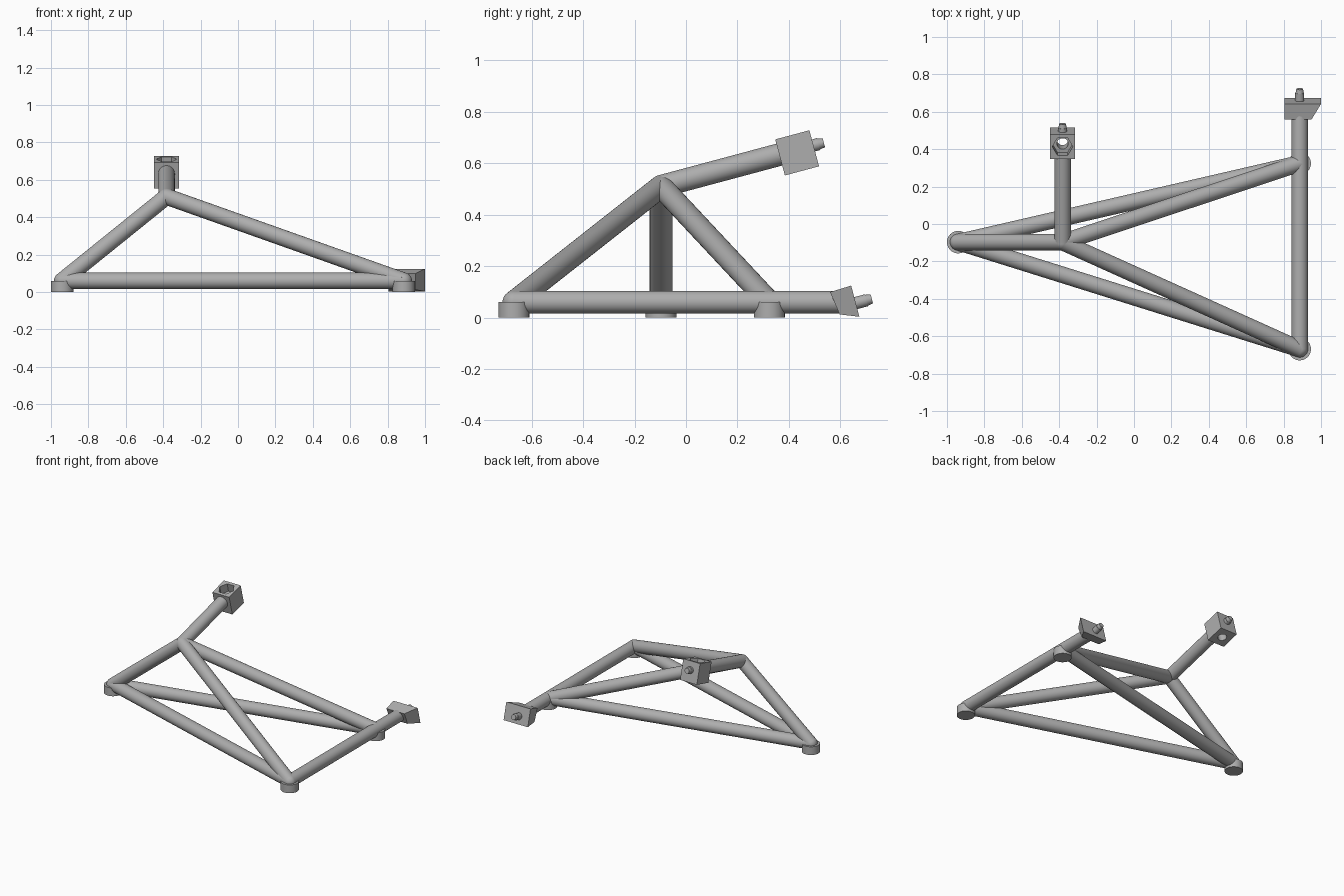
import bpy, bmesh, math
from mathutils import Vector, Matrix

if "Cube" in bpy.data.objects:
    bpy.data.objects.remove(bpy.data.objects["Cube"])

metal = bpy.data.materials.new("grey metal")
metal.use_nodes = True
GREY = (0.42, 0.42, 0.42, 1)
metal.diffuse_color = GREY
metal.node_tree.nodes["Principled BSDF"].inputs["Base Color"].default_value = GREY

R = 0.044
TILT = math.radians(15)
AXIS = Vector((0, math.cos(TILT), math.sin(TILT)))
UP = Vector((0, -math.sin(TILT), math.cos(TILT)))


def finish(name, bm, smooth=True):
    bmesh.ops.recalc_face_normals(bm, faces=bm.faces)
    mesh = bpy.data.meshes.new(name)
    bm.to_mesh(mesh)
    bm.free()
    mesh.materials.append(metal)
    ob = bpy.data.objects.new(name, mesh)
    bpy.context.collection.objects.link(ob)
    if smooth:
        bpy.ops.object.select_all(action='DESELECT')
        ob.select_set(True)
        bpy.context.view_layer.objects.active = ob
        bpy.ops.object.shade_smooth_by_angle(angle=math.radians(35))
    return ob


def add_rod(bm, a, b, r, r2=None, sides=32, roll=0):
    a, b = Vector(a), Vector(b)
    d = b - a
    m = (Matrix.Translation((a + b) / 2) @ d.to_track_quat('Z', 'Y').to_matrix().to_4x4()
         @ Matrix.Rotation(roll, 4, 'Z'))
    bmesh.ops.create_cone(bm, cap_ends=True, segments=sides, radius1=r,
                          radius2=r if r2 is None else r2, depth=d.length, matrix=m)


def rod(name, a, b, r, sides=32, roll=0):
    bm = bmesh.new()
    add_rod(bm, a, b, r, sides=sides, roll=roll)
    return finish(name, bm)


def stud(name, start, length):
    # threaded pin with a slightly narrower chamfered tip
    bm = bmesh.new()
    neck, end = start + AXIS * (length - 0.022), start + AXIS * length
    add_rod(bm, start, neck, 0.024)
    add_rod(bm, neck, end, 0.022, 0.018)
    return finish(name, bm)


# Frame corners
right_corner = Vector((-0.94, -0.097, 0.06))
front_corner = Vector((0.886, -0.669, 0.06))
back_corner = Vector((0.886, 0.324, 0.06))
apex = Vector((-0.382, -0.097, 0.51))

# Tubes
upper_center = Vector((-0.382, 0.432, 0.640))
tubes = {
    "base_tube_front": (right_corner, front_corner),
    "base_tube_back": (right_corner, back_corner),
    "side_tube": (front_corner, (0.886, 0.60, 0.06)),
    "brace_right": (right_corner, apex),
    "brace_front": (front_corner, apex),
    "brace_back": (back_corner, apex),
    "upper_arm": (apex, apex + AXIS * 0.482),
}
for name, (a, b) in tubes.items():
    rod(name, a, b, R)

# Rounded joints where tubes meet
for name, p in (("joint_right", right_corner), ("joint_front", front_corner),
                ("joint_back", back_corner), ("joint_apex", apex)):
    bm = bmesh.new()
    bmesh.ops.create_uvsphere(bm, u_segments=32, v_segments=16, radius=R,
                              matrix=Matrix.Translation(p))
    finish(name, bm)

# Feet
for name, p in (("foot_right", right_corner), ("foot_front", front_corner),
                ("foot_back", back_corner)):
    rod(name, (p.x, p.y, 0), p, 0.06, sides=48)

# Upper mounting block with hexagonal nut pocket and through hole
bm = bmesh.new()
bmesh.ops.create_cube(bm, size=1, matrix=Matrix.Translation(upper_center)
                      @ Matrix.Rotation(TILT, 4, 'X')
                      @ Matrix.Diagonal((0.135, 0.1375, 0.145, 1)))
block = finish("upper_block", bm, smooth=False)
cutters = [
    rod("nut_pocket_cutter", upper_center + UP * 0.01, upper_center + UP * 0.1,
        0.055, sides=6, roll=math.radians(30)),
    rod("bolt_hole_cutter", upper_center - UP * 0.1, upper_center + UP * 0.05, 0.03),
]
for cutter in cutters:
    mod = block.modifiers.new(cutter.name, 'BOOLEAN')
    mod.operation = 'DIFFERENCE'
    mod.solver = 'EXACT'
    mod.object = cutter
bpy.context.view_layer.update()
cut = bpy.data.meshes.new_from_object(
    block.evaluated_get(bpy.context.evaluated_depsgraph_get()))
block.modifiers.clear()
block.data = cut
for cutter in cutters:
    bpy.data.objects.remove(cutter)

# Lower mounting block: tilted wedge, its left side tapering to the front
bm = bmesh.new()
profile = [(0.56, 0.099, 0.95), (0.642, 0.124, 1.0), (0.674, 0.003, 1.0), (0.597, 0.012, 0.95)]
inner = [bm.verts.new((0.805, y, z)) for y, z, x in profile]
outer = [bm.verts.new((x, y, z)) for y, z, x in profile]
bm.faces.new(inner)
bm.faces.new(outer)
for i in range(4):
    j = (i + 1) % 4
    bm.faces.new((inner[i], inner[j], outer[j], outer[i]))
finish("lower_block", bm, smooth=False)

# Studs
stud("upper_stud", apex + AXIS * 0.605, 0.05)
stud("lower_stud", Vector((0.886, 0.645, 0.052)), 0.08)
